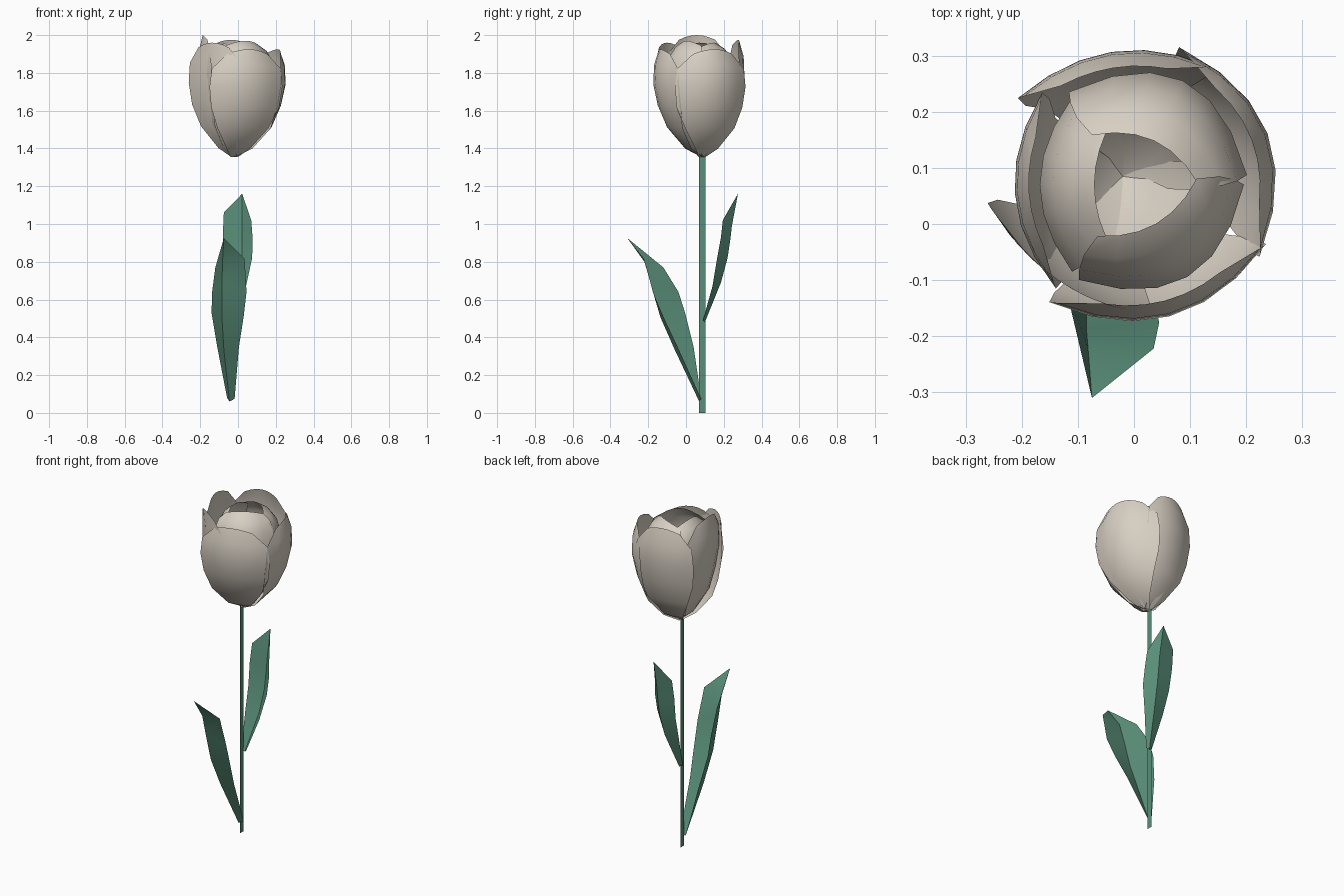
import bpy, math

if "Cube" in bpy.data.objects:
    bpy.data.objects.remove(bpy.data.objects["Cube"])


def mat(name, col):
    m = bpy.data.materials.new(name)
    m.diffuse_color = (*col, 1)
    m.use_nodes = True
    m.node_tree.nodes["Principled BSDF"].inputs["Base Color"].default_value = m.diffuse_color
    return m


CREAM = mat("petal_cream", (0.69, 0.63, 0.55))
GREEN = mat("leaf_green", (0.10, 0.27, 0.19))


def make(name, verts, faces, material, angle=None):
    me = bpy.data.meshes.new(name)
    me.from_pydata(verts, [], faces)
    me.materials.append(material)
    ob = bpy.data.objects.new(name, me)
    bpy.context.collection.objects.link(ob)
    if angle:
        bpy.ops.object.select_all(action='DESELECT')
        ob.select_set(True)
        bpy.context.view_layer.objects.active = ob
        bpy.ops.object.shade_smooth_by_angle(angle=math.radians(angle))
    return ob


def grid_faces(rows, cols):
    return [(r * cols + c, r * cols + c + 1, (r + 1) * cols + c + 1, (r + 1) * cols + c)
            for r in range(rows - 1) for c in range(cols - 1)]


# stem: a flat ribbon seen edge-on from the front
SX = -0.036
make("stem", [(SX, 0.07, 0), (SX, 0.103, 0), (SX, 0.103, 1.37), (SX, 0.07, 1.37)],
     [(0, 1, 2, 3)], GREEN)


# leaves: V-folded blades made of left edge, midrib and right edge, closed by a tip
def leaf(name, left, mid, right, tip):
    verts = [p for row in zip(left, mid, right) for p in row] + [tip]
    n = len(verts) - 1
    faces = grid_faces(len(mid), 3) + [(n - 3, n - 2, n), (n - 2, n - 1, n)]
    make(name, verts, faces, GREEN, 30)


leaf("front_leaf",
     [(-.058, .08, .08), (-.11, .04, .35), (-.14, -.005, .53), (-.137, -.04, .64), (-.12, -.12, .77)],
     [(-.045, .07, .06), (-.075, -.06, .335), (-.085, -.135, .505), (-.085, -.185, .68), (-.082, -.22, .80)],
     [(-.018, .08, .075), (.005, -.045, .35), (.03, -.12, .51), (.045, -.175, .64), (.035, -.222, .815)],
     (-.075, -.31, .925))
leaf("back_leaf",
     [(-.045, .095, .49), (-.067, .165, .69), (-.075, .205, .82), (-.08, .225, .95), (-.075, .24, 1.06)],
     [(-.025, .1, .48), (.01, .185, .69), (.02, .22, .82), (.022, .235, .92), (.022, .243, .99)],
     [(-.01, .09, .49), (.042, .14, .67), (.075, .165, .82), (.077, .185, .93), (.07, .195, 1.02)],
     (.022, .275, 1.16))

# petal profiles: (height fraction, width fraction, radius fraction)
OUTER = [(0, .10, 0), (.08, .32, .33), (.28, .70, .72), (.48, .93, .90), (.68, 1, 1),
         (.86, .94, .98), (1, .55, .88)]
FLARED = [(t, w, f if t < .8 else 1.0) for t, w, f in OUTER]
INNER = [(0, .10, 0), (.08, .34, .35), (.28, .74, .75), (.48, .95, .94), (.68, 1, 1),
         (.86, .94, .86), (.95, .82, .66), (1, .60, .42)]
Z0 = 1.355


# petals: curved blades around the flower centre, bending inward towards their edges
def petal(name, profile, azimuth, radius, half_width, top, bend, shift=0):
    a = math.radians(azimuth)
    ca, sa = math.cos(a), math.sin(a)
    cols = 7
    verts = []
    for t, w, f in profile:
        k = min(1, t * 2)
        cx, cy = -0.02 + 0.02 * k, 0.085 - 0.015 * k
        for i in range(cols):
            u = i / (cols - 1) * 2 - 1
            s = u * half_width * w + shift * k
            r = radius * f - bend * s * s
            z = Z0 + t * (top - Z0) - 0.025 * u * u * t
            verts.append((cx + r * ca - s * sa, cy + r * sa + s * ca, z))
    make(name, verts, grid_faces(len(profile), cols), CREAM, 50)


petal("outer_petal_front", OUTER, -75, .243, .20, 1.925, 2.0)
petal("outer_petal_right", OUTER, 21, .255, .20, 1.925, 2.3)
petal("outer_petal_back", OUTER, 96, .240, .175, 1.975, 1.8, .015)
petal("outer_petal_left", OUTER, 184, .213, .175, 2.0, 2.0)
petal("outer_petal_front_left", FLARED, 242, .216, .175, 1.96, 1.4, -.04)
petal("inner_petal_back", INNER, 65, .205, .175, 1.96, 3.4)
petal("inner_petal_front", INNER, -60, .190, .17, 1.97, 3.2)
petal("inner_petal_left", INNER, 180, .168, .155, 1.96, 2.4)
